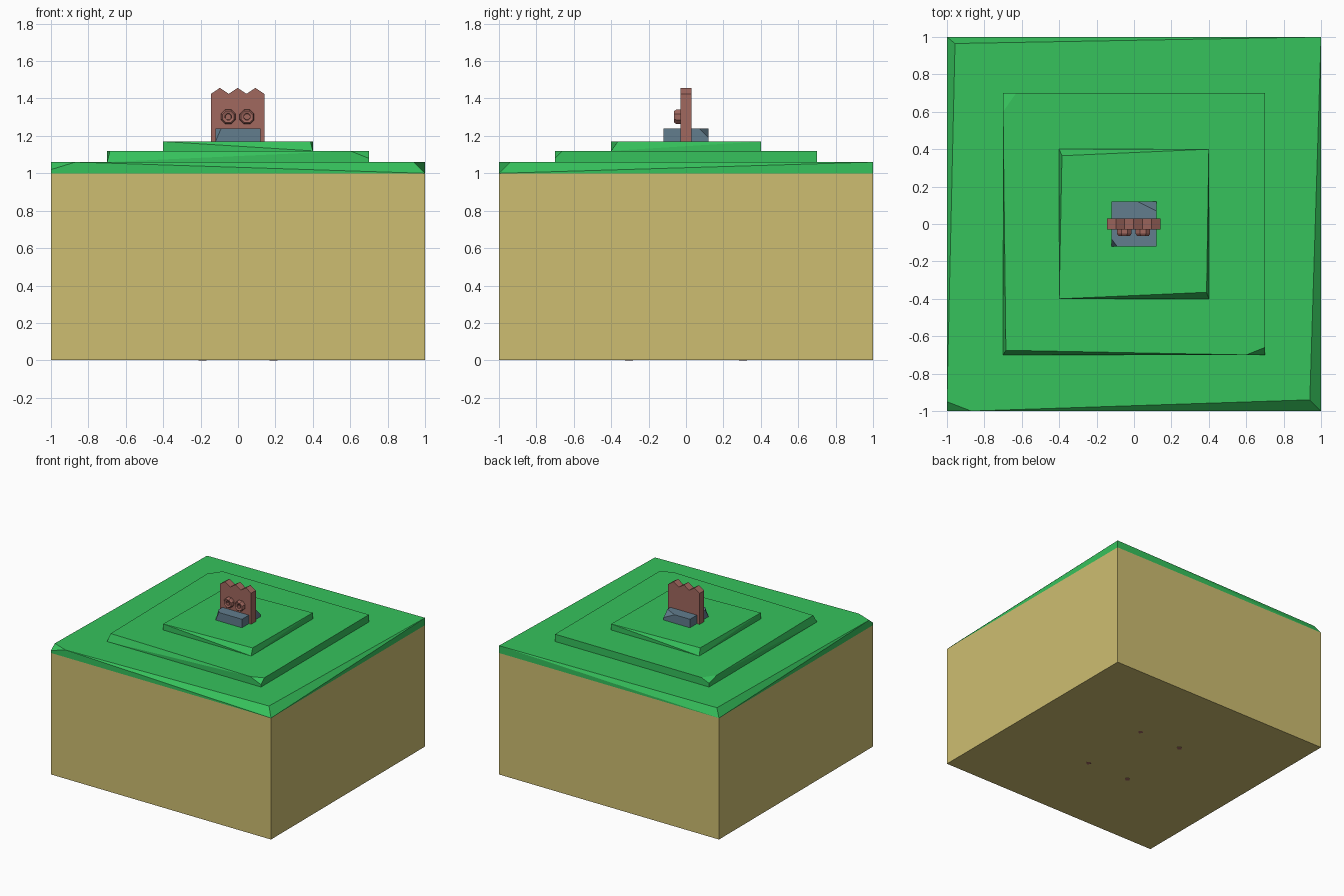
import bpy, bmesh, math

if "Cube" in bpy.data.objects:
    bpy.data.objects.remove(bpy.data.objects["Cube"])


def material(name, rgb):
    m = bpy.data.materials.new(name)
    lin = [((c / 255 + 0.055) / 1.055) ** 2.4 for c in rgb]
    m.diffuse_color = (*lin, 1)
    m.use_nodes = True
    m.node_tree.nodes["Principled BSDF"].inputs["Base Color"].default_value = m.diffuse_color
    return m


GRASS = material("grass green", (54, 194, 92))
SAND = material("sand", (206, 190, 113))
SLATE = material("slate", (98, 125, 141))
WOOD = material("red brown wood", (161, 104, 95))


def finish(bm, name, mat):
    bmesh.ops.recalc_face_normals(bm, faces=bm.faces[:])
    me = bpy.data.meshes.new(name)
    bm.to_mesh(me)
    bm.free()
    me.materials.append(mat)
    ob = bpy.data.objects.new(name, me)
    bpy.context.collection.objects.link(ob)
    return ob


def hull(name, pts, mat):
    bm = bmesh.new()
    for p in pts:
        bm.verts.new(p)
    r = bmesh.ops.convex_hull(bm, input=bm.verts[:])
    loose = [v for v in bm.verts if not v.link_faces]
    bmesh.ops.delete(bm, geom=loose, context='VERTS')
    bmesh.ops.dissolve_limit(bm, angle_limit=0.01, verts=bm.verts[:], edges=bm.edges[:])
    return finish(bm, name, mat)


SIGNS = [(-1, -1), (1, -1), (1, 1), (-1, 1)]


def slab(name, h, z0, z1, mat, corners={}):
    """Square slab; each top corner takes a list of inward (dx, dy, dz) offsets."""
    pts = []
    for i, (sx, sy) in enumerate(SIGNS):
        pts.append((sx * h, sy * h, z0))
        for dx, dy, dz in corners.get(i, [(0, 0, 0)]):
            pts.append((sx * (h - dx), sy * (h - dy), z1 - dz))
    return hull(name, pts, mat)


def cut(a, b, c):
    return [(a, 0, 0), (0, b, 0), (0, 0, c)]


# Ground block and worn grass terraces
slab("ground_block", 1.0, 0.002, 1.0, SAND)
slab("lower_terrace", 1.0, 1.0, 1.06, GRASS,
     {0: [(0.13, 0, 0), (0, 0.05, 0), (0, 0, 0.04)], 1: [(0.06, 0.06, 0)],
      3: [(0.043, 0.035, 0)]})
slab("middle_terrace", 0.7, 1.06, 1.12, GRASS,
     {0: [(0.015, 0.025, 0)], 1: cut(0.1, 0.04, 0.04), 3: cut(0.07, 0.1, 0.03)})
slab("upper_terrace", 0.4, 1.12, 1.17, GRASS,
     {1: [(0.012, 0.035, 0)], 3: [(0.015, 0.035, 0)]})

# Chipped stone footing
slab("stone_footing", 0.12, 1.17, 1.24, SLATE,
     {0: cut(0.03, 0.04, 0.07), 2: cut(0.1, 0.05, 0.05)})

# Pointed boards
for i in range(3):
    x = (i - 1) * 0.095 - 0.002
    outline = [(-0.0475, 1.17), (0.0475, 1.17), (0.0475, 1.425), (0, 1.457), (-0.0475, 1.425)]
    hull(f"pointed_board_{i + 1}",
         [(x + u, y, z) for u, z in outline for y in (-0.03, 0.03)], WOOD)

# Low-poly rings on the front of the boards
PROFILE = [(0.016, -0.025), (0.042, -0.025), (0.042, -0.052), (0.034, -0.063), (0.018, -0.058)]
for side, x in (("left", -0.052), ("right", 0.048)):
    bm = bmesh.new()
    n = 8
    loops = []
    for k in range(n):
        a = 2 * math.pi * (k + 0.5) / n
        loops.append([bm.verts.new((x + r * math.cos(a), y, 1.302 + r * math.sin(a)))
                      for r, y in PROFILE])
    m = len(PROFILE)
    for k in range(n):
        p, q = loops[k], loops[(k + 1) % n]
        for j in range(m):
            bm.faces.new((p[j], p[(j + 1) % m], q[(j + 1) % m], q[j]))
    finish(bm, f"{side}_ring", WOOD)

# Tiny peg ends showing on the underside
for i, (sx, sy) in enumerate(SIGNS):
    hull(f"peg_end_{i + 1}",
         [(sx * 0.19 + u, sy * 0.305 + v, z) for u, v in
          ((0.022, 0), (-0.022, 0), (0, 0.022), (0, -0.022)) for z in (0, 0.008)], WOOD)
